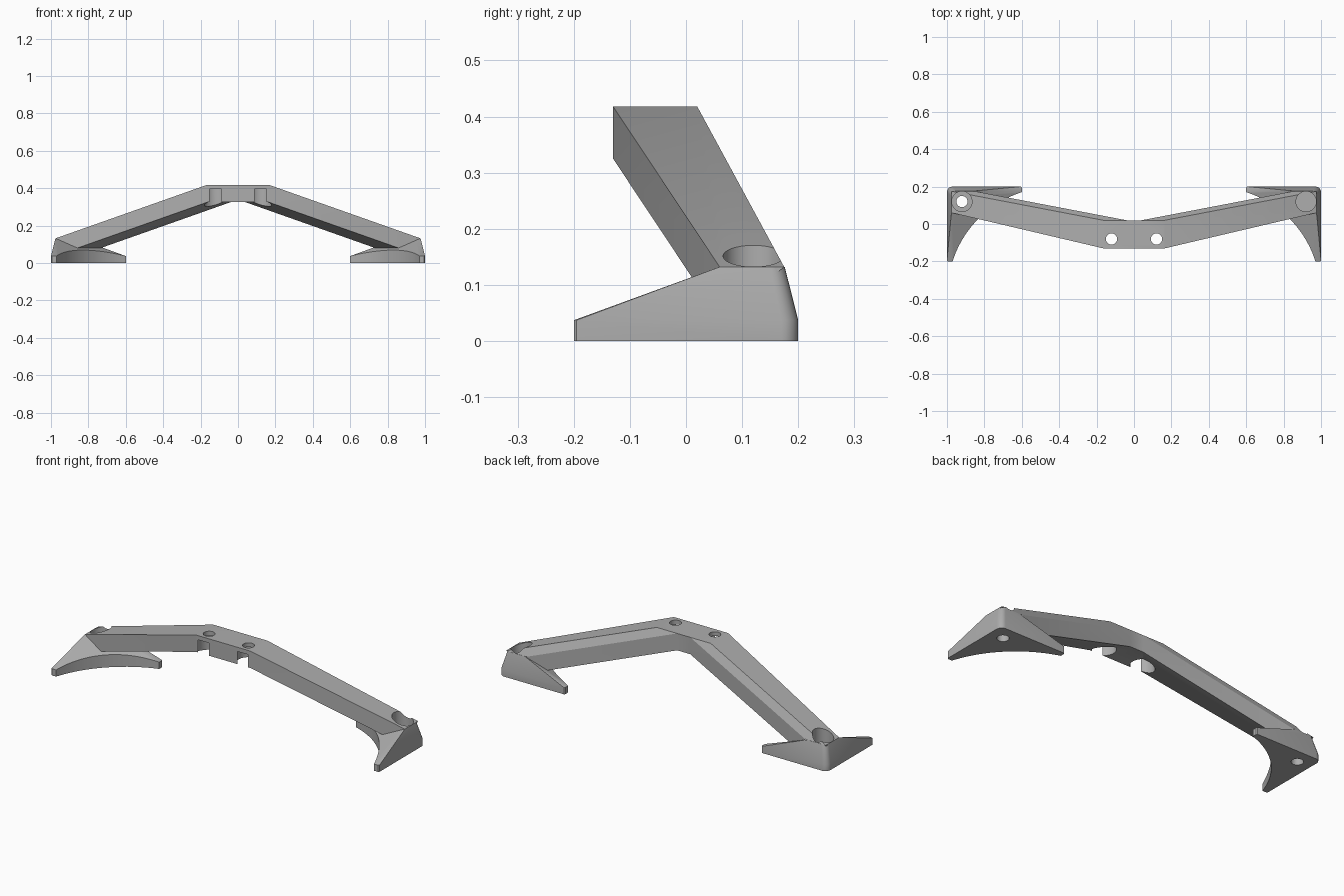
import bpy, bmesh, math

cube = bpy.data.objects.get("Cube")
if cube:
    bpy.data.objects.remove(cube, do_unlink=True)

grey = bpy.data.materials.new("plain_grey")
grey.use_nodes = True
COLOUR = (0.42, 0.42, 0.42, 1)
grey.diffuse_color = COLOUR
grey.node_tree.nodes["Principled BSDF"].inputs["Base Color"].default_value = COLOUR


def add_object(name, bm):
    bmesh.ops.recalc_face_normals(bm, faces=bm.faces[:])
    mesh = bpy.data.meshes.new(name)
    bm.to_mesh(mesh)
    bm.free()
    mesh.materials.append(grey)
    obj = bpy.data.objects.new(name, mesh)
    bpy.context.collection.objects.link(obj)
    return obj


def select_only(obj):
    bpy.ops.object.select_all(action='DESELECT')
    obj.select_set(True)
    bpy.context.view_layer.objects.active = obj


def drill(obj, x, y, radius, low, high, sides=48):
    """Cut an upright cylinder out of an object."""
    bm = bmesh.new()
    bmesh.ops.create_cone(bm, cap_ends=True, segments=sides, radius1=radius,
                          radius2=radius, depth=high - low)
    cutter = add_object("cutter", bm)
    cutter.hide_render = True
    cutter.location = (x, y, (low + high) / 2)
    bpy.context.view_layer.update()
    mod = obj.modifiers.new("hole", 'BOOLEAN')
    mod.operation = 'DIFFERENCE'
    mod.solver = 'EXACT'
    mod.object = cutter
    select_only(obj)
    bpy.ops.object.modifier_apply(modifier=mod.name)
    bpy.data.objects.remove(cutter, do_unlink=True)


def foot_holes(obj, side):
    drill(obj, side * 0.92, 0.12, 0.03, -0.1, 0.5)
    drill(obj, side * 0.92, 0.12, 0.054, 0.06, 0.5)


# Bent bar: five-sided section, swept out and down on both sides
TOP, LOW, FRONT, BACK = 0.418, 0.325, -0.13, 0.02
section = [(0.165, FRONT, TOP), (0.165, BACK, TOP), (0.04, BACK, TOP),
           (0.04, BACK, LOW), (0.165, FRONT, LOW)]
bm = bmesh.new()
inner = {}
for side in (-1, 1):
    ring = [bm.verts.new((side * x, y, z)) for x, y, z in section]
    end = [bm.verts.new((side * (x + 0.81), y + (0.19 if y < 0 else 0.155), z - 0.286))
           for x, y, z in section]
    for i in range(5):
        j = (i + 1) % 5
        bm.faces.new((ring[i], ring[j], end[j], end[i]))
    bm.faces.new(end)
    inner[side] = ring
a, b = inner[-1], inner[1]
bm.faces.new((a[0], b[0], b[1], b[2], a[2], a[1]))
for i, j in ((2, 3), (3, 4), (4, 0)):
    bm.faces.new((a[i], a[j], b[j], b[i]))
bar = add_object("bent_bar", bm)

# Screw holes through the middle, widened from below
for side in (-1, 1):
    drill(bar, side * 0.12, -0.08, 0.03, 0.2, 0.6)
    drill(bar, side * 0.12, -0.08, 0.06, 0.1, 0.395)
    foot_holes(bar, side)


def corner(centre, radius):
    """Quarter circle around the outer corner, as distances from both walls."""
    return [(centre - radius * math.cos(t * math.pi / 12),
             centre - radius * math.sin(t * math.pi / 12)) for t in range(7)]


# Corner feet: sloped hull with a scooped inner side
base = corner(0.03, 0.03) + [(0, 0.395), (0.005, 0.4), (0.03, 0.4),
                             (0.4, 0.03), (0.4, 0.005), (0.395, 0)]
plateau = corner(0.05, 0.026) + [(0.024, 0.14), (0.14, 0.024)]
feet = []
for side, name in ((1, "left_foot"), (-1, "right_foot")):
    bm = bmesh.new()
    for outline, z in ((base, 0), (base, 0.037), (plateau, 0.132)):
        for u, v in outline:
            bm.verts.new((side * (1 - u), 0.2 - v, z))
    bmesh.ops.convex_hull(bm, input=bm.verts[:])
    bmesh.ops.dissolve_limit(bm, angle_limit=0.01, verts=bm.verts[:], edges=bm.edges[:])
    foot = add_object(name, bm)
    drill(foot, side * (1 - 0.573), 0.2 - 0.573, 0.57, -0.1, 0.5, 128)
    foot_holes(foot, side)
    feet.append(foot)

for obj in [bar] + feet:
    select_only(obj)
    bpy.ops.object.shade_smooth_by_angle(angle=math.radians(25))
